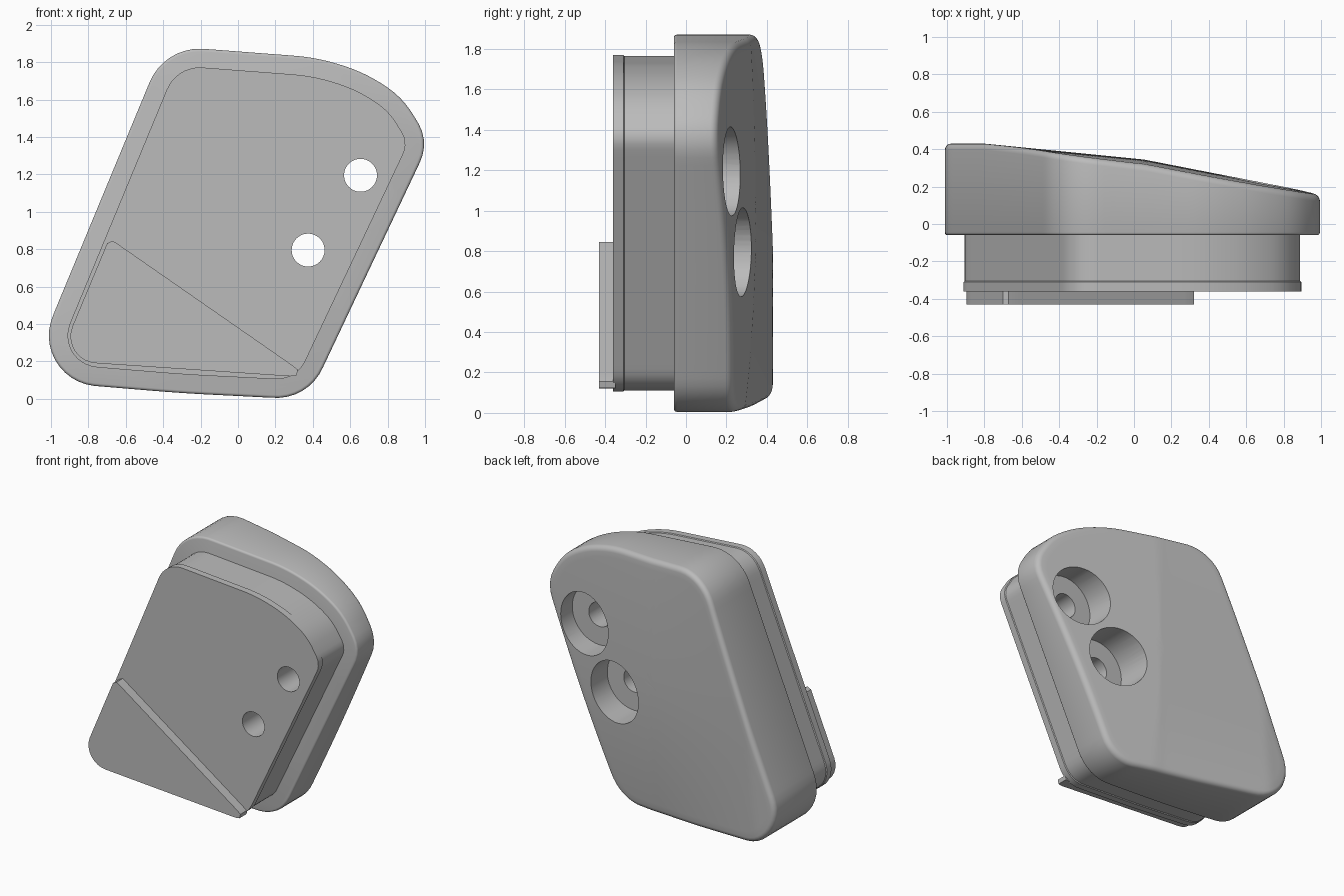
import bpy
import bmesh
import math
from mathutils import Vector

cube = bpy.data.objects.get("Cube")
if cube:
    bpy.data.objects.remove(cube, do_unlink=True)

grey = bpy.data.materials.new("plain_grey")
grey.use_nodes = True
grey.diffuse_color = (0.5, 0.5, 0.5, 1)
grey.node_tree.nodes["Principled BSDF"].inputs["Base Color"].default_value = (0.5, 0.5, 0.5, 1)


def rounded_outline(corners, count):
    """Clockwise polygon of (x, z, tangent length), filleted and evenly resampled."""
    pts = []
    for i, (x, z, cut) in enumerate(corners):
        c = Vector((x, z))
        before = Vector(corners[i - 1][:2]) - c
        after = Vector(corners[(i + 1) % len(corners)][:2]) - c
        a = c + before.normalized() * cut
        b = c + after.normalized() * cut
        w = math.sin(before.angle(after) / 2)
        for k in range(13):
            t = k / 12
            wa, wc, wb = (1 - t) ** 2, 2 * w * t * (1 - t), t * t
            pts.append((a * wa + c * wc + b * wb) / (wa + wc + wb))
    pts.append(pts[0])
    lengths = [(q - p).length for p, q in zip(pts, pts[1:])]
    step = sum(lengths) / count
    result, i, start = [], 0, 0.0
    for k in range(count):
        while i < len(lengths) - 1 and start + lengths[i] < k * step:
            start += lengths[i]
            i += 1
        f = (k * step - start) / max(lengths[i], 1e-9)
        result.append(pts[i].lerp(pts[i + 1], min(f, 1)))
    return result


def inset(outline, d):
    n = len(outline)
    result = []
    for i, p in enumerate(outline):
        t = (outline[(i + 1) % n] - outline[i - 1]).normalized()
        result.append(p + Vector((t.y, -t.x)) * d)
    return result


def at_depth(outline, y):
    return [(p.x, y, p.y) for p in outline]


def loft(name, rings):
    """Bridge closed rings of points and cap both ends."""
    bm = bmesh.new()
    loops = [[bm.verts.new(p) for p in ring] for ring in rings]
    n = len(rings[0])
    for a, b in zip(loops, loops[1:]):
        for i in range(n):
            j = (i + 1) % n
            bm.faces.new((a[i], a[j], b[j], b[i]))
    bm.faces.new(loops[0])
    bm.faces.new(loops[-1])
    bmesh.ops.recalc_face_normals(bm, faces=bm.faces)
    mesh = bpy.data.meshes.new(name)
    bm.to_mesh(mesh)
    bm.free()
    obj = bpy.data.objects.new(name, mesh)
    bpy.context.collection.objects.link(obj)
    mesh.materials.append(grey)
    return obj


def activate(obj):
    bpy.ops.object.select_all(action='DESELECT')
    obj.select_set(True)
    bpy.context.view_layer.objects.active = obj


def drill(obj, x, z, radius, y0, y1):
    """Cut a cylinder along y out of an object."""
    bpy.ops.mesh.primitive_cylinder_add(vertices=48, radius=radius, depth=y1 - y0,
                                        location=(x, (y0 + y1) / 2, z),
                                        rotation=(math.pi / 2, 0, 0))
    cutter = bpy.context.object
    cutter.hide_render = True
    cutter.data.materials.append(grey)
    activate(obj)
    mod = obj.modifiers.new("bore", 'BOOLEAN')
    mod.operation = 'DIFFERENCE'
    mod.solver = 'EXACT'
    mod.object = cutter
    bpy.ops.object.modifier_apply(modifier=mod.name)
    bpy.data.objects.remove(cutter, do_unlink=True)


def back_depth(x, z):
    """Gently faceted sloping back, falling away at top and bottom."""
    ridge = min(0.35 - 0.1 * x, 0.355 - 0.195 * x)
    fall = 0.025 if z > 0.95 else 0.05
    weight = min(max(x + 1, 0), 1)
    return min(0.43, ridge - weight * fall * ((z - 0.95) / 0.9) ** 2)


# Main outline, clockwise from the top left
outer = rounded_outline([
    (-0.392, 1.887, 0.21), (0.42, 1.825, 0.12), (0.68, 1.745, 0.13),
    (0.88, 1.61, 0.1), (1.025, 1.375, 0.12), (0.373, -0.004, 0.18),
    (-0.3, 0.03, 0.15), (-1.133, 0.099, 0.37)], 144)

# Body: rounded front rim, side wall, rounded back rim, sloping back
FRONT, RIM, EDGE = -0.06, 0.015, 0.035
rings = []
for k in range(4):
    a = k / 3 * math.pi / 2
    rings.append(at_depth(inset(outer, RIM * (1 - math.sin(a))),
                          FRONT + RIM * (1 - math.cos(a))))
for k in range(6):
    a = k / 5 * math.pi / 2
    ring = inset(outer, EDGE * (1 - math.cos(a)))
    rings.append([(p.x, back_depth(p.x, p.y) - EDGE * (1 - math.sin(a)), p.y) for p in ring])
centre = Vector((0, 0.94))
lip = inset(outer, EDGE)
for k in range(1, 25):
    ring = [p.lerp(centre, k / 24.5) for p in lip]
    rings.append([(p.x, back_depth(p.x, p.y), p.y) for p in ring])
body = loft("body", rings)

# Raised front insert with a slight step near its face
step_in, step_out = inset(outer, 0.106), inset(outer, 0.1)
insert = loft("front_insert", [
    at_depth(step_out, -0.36), at_depth(step_out, -0.31),
    at_depth(step_in, -0.305), at_depth(step_in, -0.04)])

# Triangular plate on the lower front
triangle = rounded_outline([(-0.688, 0.859, 0.03), (0.386, 0.113, 0.09),
                            (-0.962, 0.204, 0.2)], 90)
plate = loft("corner_plate", [at_depth(triangle, -0.43), at_depth(triangle, -0.35)])

# Two counterbored screw holes
for x, z in ((0.655, 1.195), (0.375, 0.795)):
    drill(body, x, z, 0.22, 0.05, 0.7)
    for part in (body, insert):
        drill(part, x, z, 0.088, -0.6, 0.6)

for part in (body, insert, plate):
    activate(part)
    bpy.ops.object.shade_smooth_by_angle(angle=math.radians(32))
